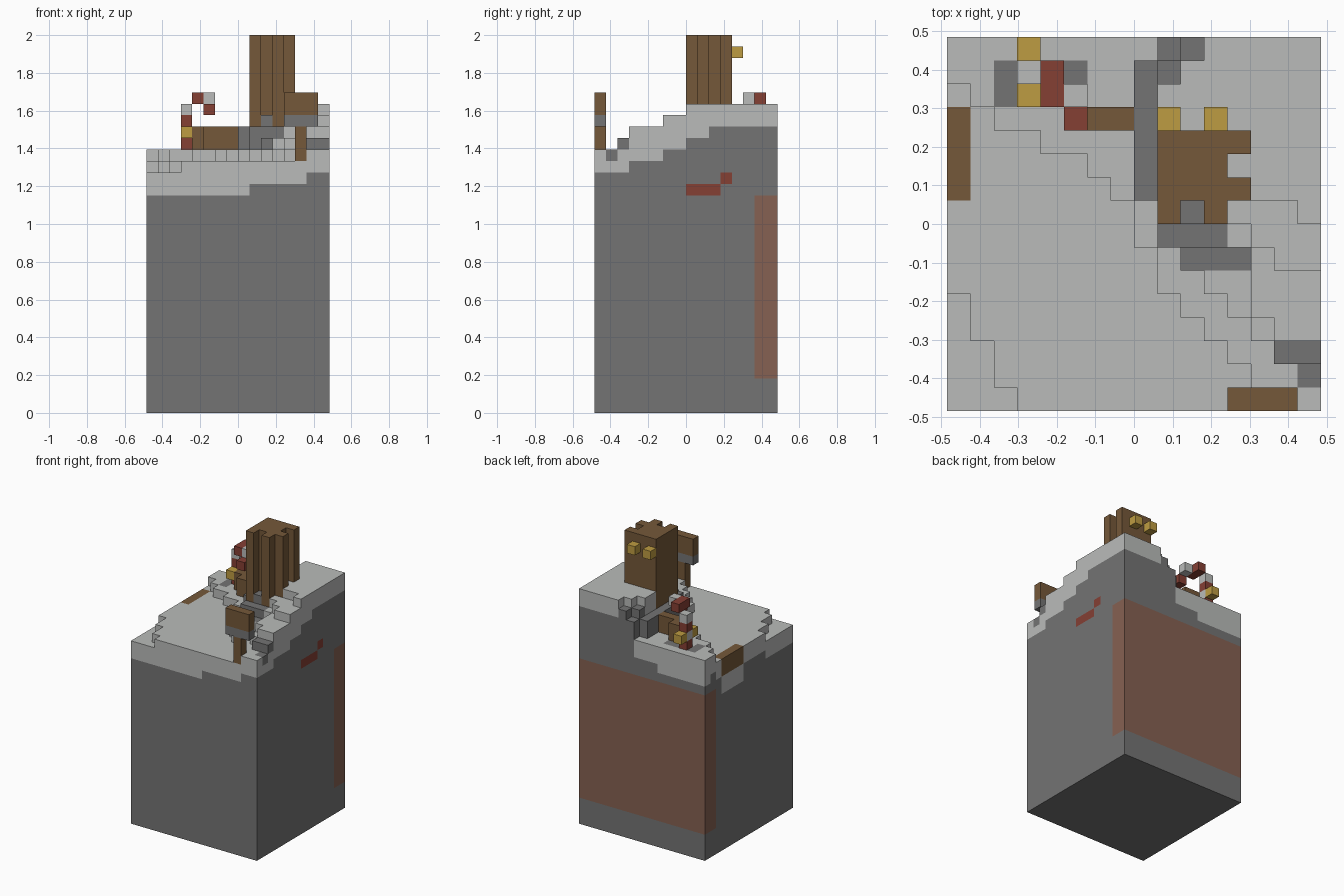
import bpy
import bmesh
from mathutils import Vector

if "Cube" in bpy.data.objects:
    bpy.data.objects.remove(bpy.data.objects["Cube"], do_unlink=True)

N = 16                 # cells along each side of the ground
UNIT = 2 / 33          # size of one cell


def material(name, colour):
    mat = bpy.data.materials.new(name)
    mat.use_nodes = True
    rgba = (*colour, 1)
    mat.diffuse_color = rgba
    mat.node_tree.nodes["Principled BSDF"].inputs["Base Color"].default_value = rgba
    return mat


SNOW = material("snow", (.49, .50, .49))
STONE = material("stone", (.174, .174, .174))
GRANITE = material("reddish_rock", (.238, .12, .084))
WOOD = material("wood", (.178, .098, .041))
RED = material("red", (.235, .05, .034))
GOLD = material("gold", (.515, .332, .054))

SIDES = [Vector(s) for s in
         ((1, 0, 0), (-1, 0, 0), (0, 1, 0), (0, -1, 0), (0, 0, 1), (0, 0, -1))]


def block_object(name, cells):
    """Skin a dictionary of grid cells, keeping only the outer faces."""
    mesh = bpy.data.meshes.new(name)
    mats = list(dict.fromkeys(cells.values()))
    for mat in mats:
        mesh.materials.append(mat)
    bm = bmesh.new()
    for cell, mat in cells.items():
        centre = Vector(cell) + Vector((.5, .5, .5))
        for side in SIDES:
            if tuple(int(a + b) for a, b in zip(cell, side)) in cells:
                continue
            u = Vector((side.y, side.z, side.x))
            v = side.cross(u)
            corners = [centre + (side + a * u + b * v) / 2
                       for a, b in ((-1, -1), (1, -1), (1, 1), (-1, 1))]
            face = bm.faces.new([bm.verts.new(((p.x - N / 2) * UNIT,
                                               (p.y - N / 2) * UNIT,
                                               p.z * UNIT)) for p in corners])
            face.material_index = mats.index(mat)
    bmesh.ops.remove_doubles(bm, verts=bm.verts, dist=UNIT / 100)
    bm.to_mesh(mesh)
    bm.free()
    obj = bpy.data.objects.new(name, mesh)
    bpy.context.collection.objects.link(obj)
    return obj


def box(xs, ys, zs, mat):
    return {(x, y, z): mat for x in range(*xs) for y in range(*ys) for z in range(*zs)}


# Terraces: for every row from front to back, the first cell of each higher step
TERRACES = [
    [3, 2, 2, 1, 1] + [0] * 11,
    [13, 13, 12, 11, 10, 9, 9, 8, 8, 7, 6, 4, 2, 1, 0, 0],
    [N, N, 14, 13, 12, 11, 10, 9, 9] + [8] * 6 + [9],
    [N, N, N, 14, 13, 13, 13, 9, 9] + [8] * 6 + [9],
    [N] * 6 + [14, 13] + [9] * 7 + [10],
    [N] * 8 + [15, 13] + [9] * 4 + [10, 11],
]

trunk_plan = {(x, y) for x in range(9, 13) for y in range(8, 12)}
trunk_plan -= {(12, 10), (12, 8), (10, 8)}

# Bare stone: whole steps, and patches on the top only
stone_steps = ({(8, y) for y in range(9, 14)} | {(x, 7) for x in range(9, 12)}
               | {(x, 6) for x in range(10, 13)}
               | {(8, 14), (9, 14), (9, 15), (10, 15), (10, 8)})
stone_patches = {(14, 2), (15, 2), (15, 1), (2, 13), (2, 14), (4, 14), (5, 14)}


def height(x, y):
    if (x, y) in trunk_plan:
        return 24
    if x == 0 and 9 <= y <= 12:
        return 20
    if (x, y) == (13, 0):
        return 22
    return 21 + sum(x >= row[y] for row in TERRACES)


def snow_line(x, y, top):
    if x == N - 1:
        return 21 + sum(y > k for k in (2, 5, 7, 9))
    if y == 0:
        return 19 + (x > 8) + (x > 13)
    if y == N - 1 and x < 9:
        return 20 + (x > 5)
    return top - 2


# Ground
ground = {}
for x in range(N):
    for y in range(N):
        top = height(x, y)
        line = snow_line(x, y, top)
        for z in range(top):
            mat = SNOW if z >= line else STONE
            if (x, y) in stone_steps or ((x, y) in stone_patches and z == top - 1):
                mat = STONE
            if y >= N - 2 and 3 <= z < 19:
                mat = GRANITE
            ground[x, y, z] = mat
ground.update(box((15, 16), (8, 11), (19, 20), RED))
ground[15, 11, 20] = RED
block_object("ground", ground)

# Tree stump with two golden mushrooms on its back
block_object("tree_trunk", {(x, y, z): WOOD for x, y in trunk_plan for z in range(24, 33)})
for side, x in (("right", 9), ("left", 11)):
    block_object(side + "_mushroom", {(x, 12, 31): GOLD})

# Fallen log beside the cliff and the log sunk into the edge
fallen_log = box((5, 8), (12, 13), (23, 25), WOOD)
fallen_log.update(box((4, 6), (13, 14), (23, 25), WOOD))
block_object("fallen_log", fallen_log)
block_object("sunken_log", box((0, 1), (9, 13), (20, 22), WOOD))

# Signpost
sign = box((13, 14), (0, 1), (22, 25), WOOD)
sign.update(box((12, 15), (0, 1), (25, 26), STONE))
sign.update(box((12, 15), (0, 1), (26, 28), WOOD))
block_object("signpost", sign)

# Striped cane with two golden bells
cane = {(3, 14, z): RED if z % 2 else SNOW for z in range(23, 27)}
cane.update(box((4, 5), (13, 15), (27, 28), RED))
cane[5, 13, 27] = SNOW
cane[5, 12, 26] = RED
block_object("striped_cane", cane)
for side, y in (("front", 13), ("back", 15)):
    block_object(side + "_bell", {(3, y, 24): GOLD})
